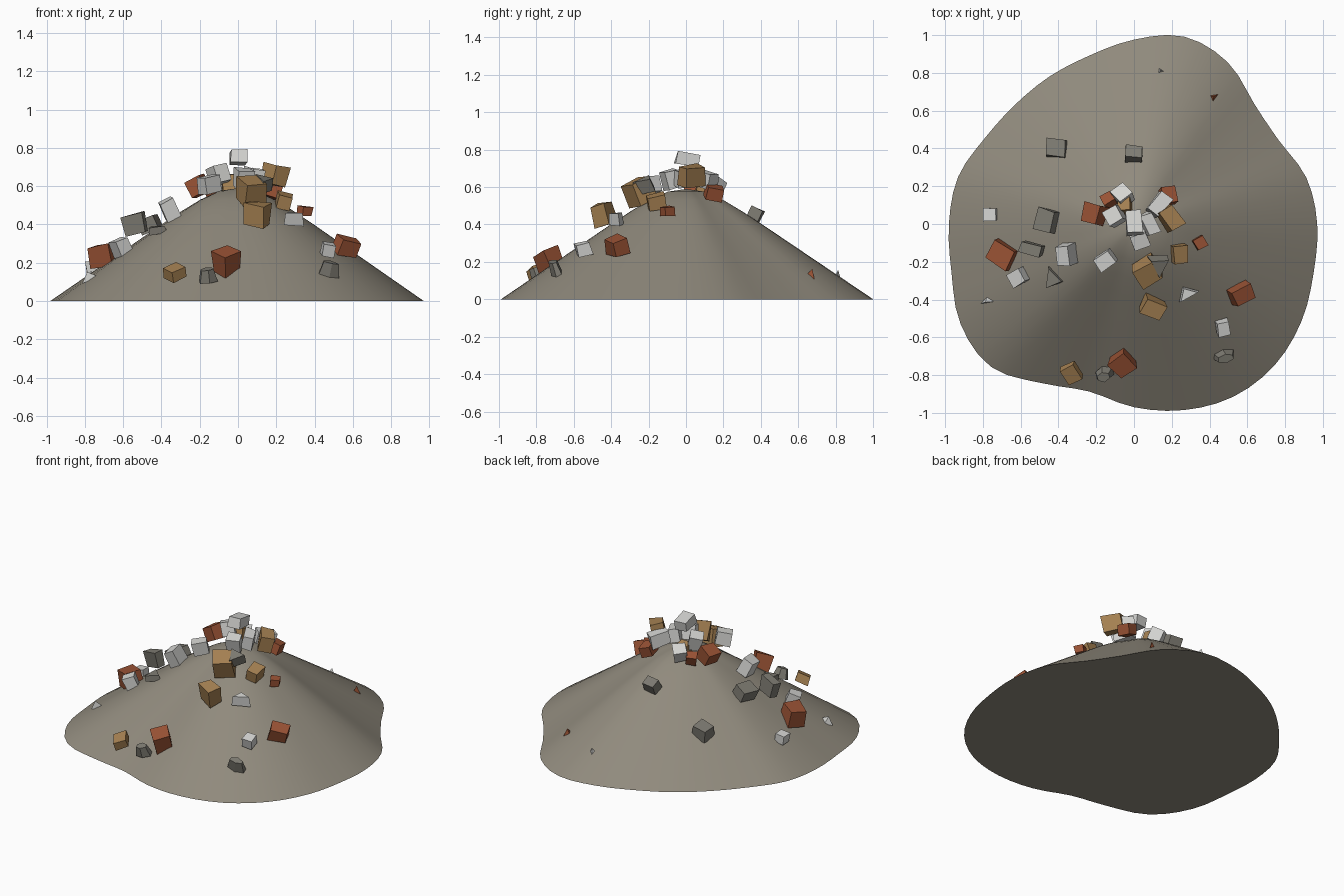
import bpy, bmesh, math, random
from mathutils import Matrix, Vector

random.seed(4)
if "Cube" in bpy.data.objects:
    bpy.data.objects.remove(bpy.data.objects["Cube"], do_unlink=True)


def make_material(name, red, green, blue):
    material = bpy.data.materials.new(name)
    material.use_nodes = True
    color = (red, green, blue, 1)
    material.diffuse_color = color
    material.node_tree.nodes["Principled BSDF"].inputs["Base Color"].default_value = color
    return material


def add_object(name, bm, material):
    bmesh.ops.recalc_face_normals(bm, faces=bm.faces)
    mesh = bpy.data.meshes.new(name)
    bm.to_mesh(mesh)
    bm.free()
    mesh.materials.append(material)
    obj = bpy.data.objects.new(name, mesh)
    bpy.context.collection.objects.link(obj)
    return obj


def catmull_rom(a, b, c, d, t):
    return b + t / 2 * (c - a + t * (2 * a - 5 * b + 4 * c - d + t * (3 * (b - c) + d - a)))


dirt = make_material("dusty earth", .28, .255, .205)
pale = make_material("pale concrete", .66, .66, .64)
brick = make_material("red brick", .32, .085, .035)
timber = make_material("tan timber", .38, .22, .085)
stone = make_material("dark stone", .21, .2, .17)

# Rim distances of the mound, counter-clockwise from +x at even angles
rim = [.97, .945, .885, .9, .99, 1.027, .976, .922, .9, .892, .911, .964,
       .98, 1, 1.06, 1.07, .973, .918, .97, 1.02, 1.055, 1.055, 1.025, .985]
# Mound section: share of the rim distance, height
section = [(1, 0), (.8, .135), (.6, .27), (.4, .405), (.3, .47), (.2, .53), (.1, .575)]
STEPS = 3


def build_mound():
    count = len(rim)
    outline = []
    for i in range(count * STEPS):
        k, t = i // STEPS, i % STEPS / STEPS
        radius = catmull_rom(*(rim[(k + j) % count] for j in (-1, 0, 1, 2)), t)
        angle = math.tau * i / (count * STEPS)
        outline.append(Vector((math.cos(angle), math.sin(angle), 0)) * radius)

    bm = bmesh.new()
    rings = [[bm.verts.new(p * share + Vector((0, 0, height))) for p in outline]
             for share, height in section]
    peak = bm.verts.new((0, 0, .59))
    total = len(outline)
    for i in range(total):
        j = (i + 1) % total
        for low, high in zip(rings, rings[1:]):
            bm.faces.new((low[i], low[j], high[j], high[i]))
        bm.faces.new((rings[-1][i], rings[-1][j], peak))
    bm.faces.new(list(reversed(rings[0])))
    mound = add_object("rubble_mound", bm, dirt)
    bpy.ops.object.select_all(action="DESELECT")
    mound.select_set(True)
    bpy.context.view_layer.objects.active = mound
    bpy.ops.object.shade_smooth_by_angle(angle=math.radians(50))


def add_chunk(name, material, shape, x, y, z, width, depth, height, yaw):
    """Add one broken piece; sizes are in hundredths, yaw in degrees."""
    bm = bmesh.new()
    if shape == "block":
        bmesh.ops.create_cube(bm, size=1)
    else:
        sides, top = {"wedge": (3, .5), "shard": (3, 0), "lump": (6, .4)}[shape]
        bmesh.ops.create_cone(bm, cap_ends=True, segments=sides,
                              radius1=.55, radius2=top, depth=1)
    # Chip the corners so that no two pieces match
    for vert in bm.verts:
        vert.co *= random.uniform(.86, 1.04)
    # Lean the piece down the slope
    lean = random.uniform(.1, .5)
    turn = Matrix.Rotation(lean, 4, Vector((-y, x, 0)).normalized())
    size = Matrix.Diagonal((width / 100, depth / 100, height / 100, 1))
    bm.transform(Matrix.Translation((x, y, z)) @ turn
                 @ Matrix.Rotation(math.radians(yaw), 4, "Z") @ size)
    add_object(name, bm, material)


build_mound()

# Position, size and yaw of the pieces in each colour
concrete_pieces = [
    ("shard", .14, .81, .13, 7, 5, 6, 20),
    ("block", -.76, .05, .18, 7, 7, 6, 0),
    ("block", -.61, -.28, .28, 8, 8, 9, 30),
    ("shard", -.78, -.41, .13, 11, 4, 5, 10),
    ("block", -.36, -.16, .48, 8, 11, 11, 5),
    ("block", -.15, -.19, .61, 10, 8, 9, 35),
    ("block", -.06, .15, .61, 9, 9, 9, 40),
    ("block", -.1, .04, .66, 9, 9, 10, 30),
    ("block", 0, .01, .75, 9, 13, 7, 5),
    ("block", .08, 0, .65, 7, 12, 9, 25),
    ("block", .03, -.08, .64, 9, 8, 10, 20),
    ("block", .13, .1, .64, 8, 13, 9, -40),
    ("wedge", .28, -.37, .43, 13, 8, 7, 30),
    ("block", .47, -.55, .27, 7, 8, 7, 10)]
brick_pieces = [
    ("shard", .42, .67, .13, 9, 7, 7, 60),
    ("block", -.7, -.16, .24, 14, 12, 12, -30),
    ("block", -.21, .05, .6, 10, 11, 10, -15),
    ("block", -.13, .13, .58, 7, 6, 7, 30),
    ("block", .18, .15, .57, 8, 9, 7, 10),
    ("block", .35, -.1, .47, 6, 6, 5, 30),
    ("block", .57, -.37, .285, 12, 9, 9, 25),
    ("block", -.06, -.73, .2, 11, 11, 13, 40)]
timber_pieces = [
    ("block", -.05, .1, .61, 7, 8, 9, 5),
    ("block", .19, .03, .66, 9, 13, 11, 35),
    ("block", .07, -.25, .575, 13, 12, 13, 30),
    ("block", .24, -.16, .52, 8, 10, 8, 5),
    ("block", .1, -.44, .455, 12, 9, 12, -25),
    ("block", -.33, -.79, .15, 9, 10, 6, 30)]
stone_pieces = [
    ("block", -.41, .4, .26, 11, 10, 9, -5),
    ("block", 0, .37, .455, 9, 7, 7, -5),
    ("block", -.46, .02, .4, 10, 12, 8, -15),
    ("block", -.54, -.13, .4, 12, 6, 11, -15),
    ("wedge", -.43, -.29, .37, 11, 13, 4, 20),
    ("wedge", .13, -.21, .61, 13, 12, 8, 60),
    ("lump", .48, -.7, .165, 12, 6, 8, 10),
    ("lump", -.16, -.8, .135, 10, 7, 7, 15)]

for label, material, pieces in (("concrete_chunk", pale, concrete_pieces),
                                ("brick_chunk", brick, brick_pieces),
                                ("timber_chunk", timber, timber_pieces),
                                ("stone_chunk", stone, stone_pieces)):
    for number, piece in enumerate(pieces, 1):
        add_chunk(f"{label}_{number}", material, *piece)
